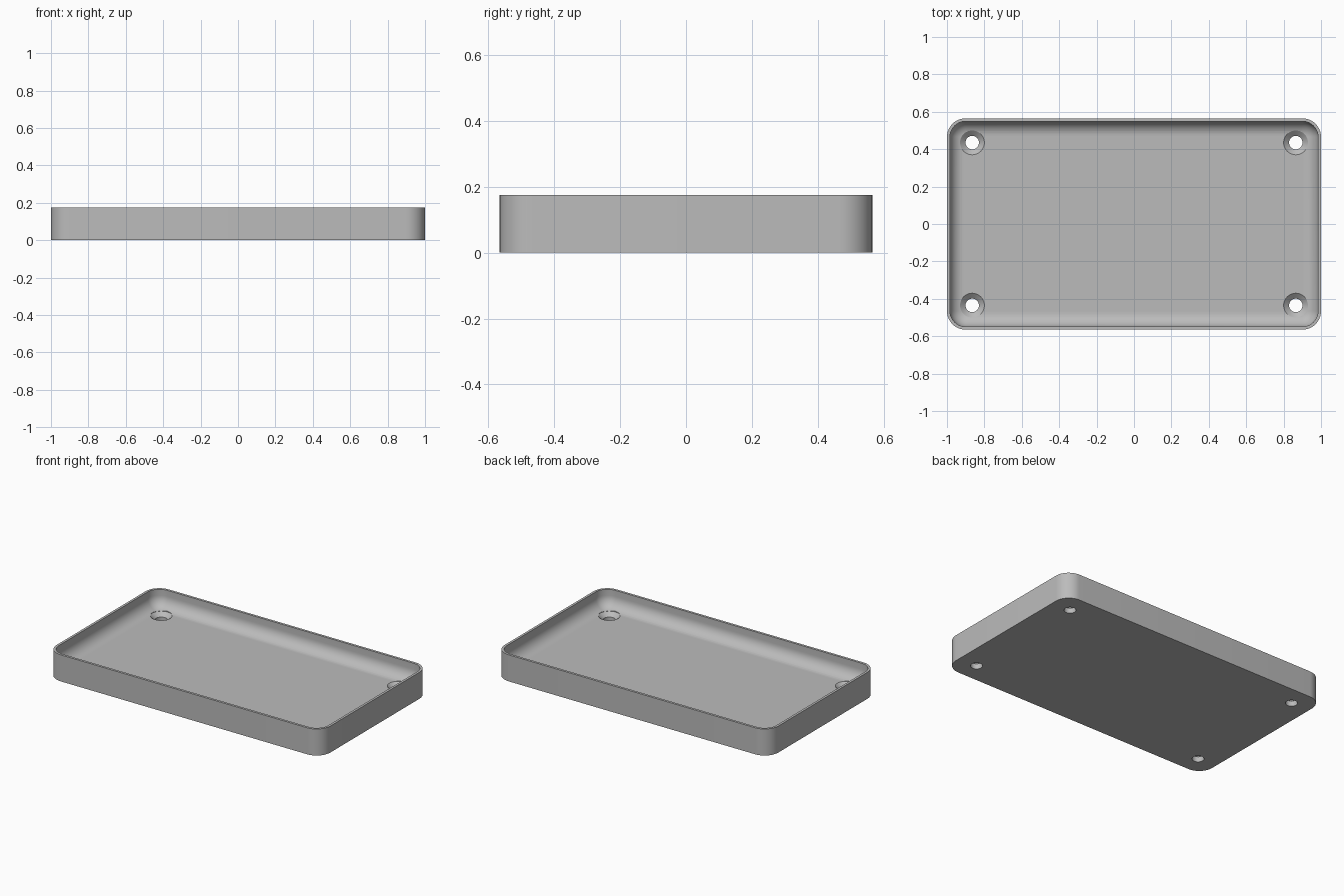
import bpy, bmesh
from math import sin, cos, pi, radians

if "Cube" in bpy.data.objects:
    bpy.data.objects.remove(bpy.data.objects["Cube"])

HALF_X, HALF_Y, HEIGHT = 1.0, 0.565, 0.175
CORNER, RIM, FLOOR, FILLET = 0.1, 0.016, 0.06, 0.075
HOLE_X, HOLE_Y = 0.865, 0.435
ARC = 12

grey = bpy.data.materials.new("plain grey")
grey.use_nodes = True
colour = (0.5, 0.5, 0.5, 1)
grey.diffuse_color = colour
grey.node_tree.nodes["Principled BSDF"].inputs["Base Color"].default_value = colour


def rounded_ring(inset, z):
    """Points of a rounded rectangle, shrunk by inset, at height z."""
    r = CORNER - inset
    pts = []
    for k, (sx, sy) in enumerate([(1, 1), (-1, 1), (-1, -1), (1, -1)]):
        for i in range(ARC + 1):
            a = (k + i / ARC) * pi / 2
            pts.append((sx * (HALF_X - CORNER) + r * cos(a),
                        sy * (HALF_Y - CORNER) + r * sin(a), z))
    return pts


def circle_ring(cx, cy, r, z, n=48):
    return [(cx + r * cos(2 * pi * i / n), cy + r * sin(2 * pi * i / n), z)
            for i in range(n)]


def loft(name, rings):
    """Closed solid skinned through a list of rings."""
    bm = bmesh.new()
    loops = [[bm.verts.new(p) for p in ring] for ring in rings]
    n = len(loops[0])
    for a, b in zip(loops, loops[1:]):
        for i in range(n):
            j = (i + 1) % n
            bm.faces.new((a[i], a[j], b[j], b[i]))
    bm.faces.new(loops[0][::-1])
    bm.faces.new(loops[-1])
    bmesh.ops.recalc_face_normals(bm, faces=bm.faces)
    mesh = bpy.data.meshes.new(name)
    bm.to_mesh(mesh)
    bm.free()
    mesh.materials.append(grey)
    obj = bpy.data.objects.new(name, mesh)
    bpy.context.collection.objects.link(obj)
    return obj


# Tray shell: outer wall, flat rim, inner wall and filleted floor
rings = [rounded_ring(0, 0), rounded_ring(0, HEIGHT), rounded_ring(RIM, HEIGHT)]
for i in range(11):
    a = i / 10 * pi / 2
    rings.append(rounded_ring(RIM + FILLET * (1 - cos(a)),
                              FLOOR + FILLET * (1 - sin(a))))
tray = loft("tray", rings)

# Countersunk screw holes in the four corners
bpy.context.view_layer.objects.active = tray
for sx in (-1, 1):
    for sy in (-1, 1):
        profile = [(0.036, -0.05), (0.036, 0.035), (0.065, FLOOR), (0.065, 0.3)]
        cutter = loft("hole_cutter", [circle_ring(sx * HOLE_X, sy * HOLE_Y, r, z)
                                      for r, z in profile])
        cutter.hide_render = True
        cut = tray.modifiers.new("screw_hole", "BOOLEAN")
        cut.operation, cut.solver, cut.object = "DIFFERENCE", "EXACT", cutter
        bpy.ops.object.modifier_apply(modifier=cut.name)
        bpy.data.objects.remove(cutter)

# Smooth curves, crisp edges
bpy.ops.object.select_all(action="DESELECT")
tray.select_set(True)
bpy.ops.object.shade_smooth_by_angle(angle=radians(30))
